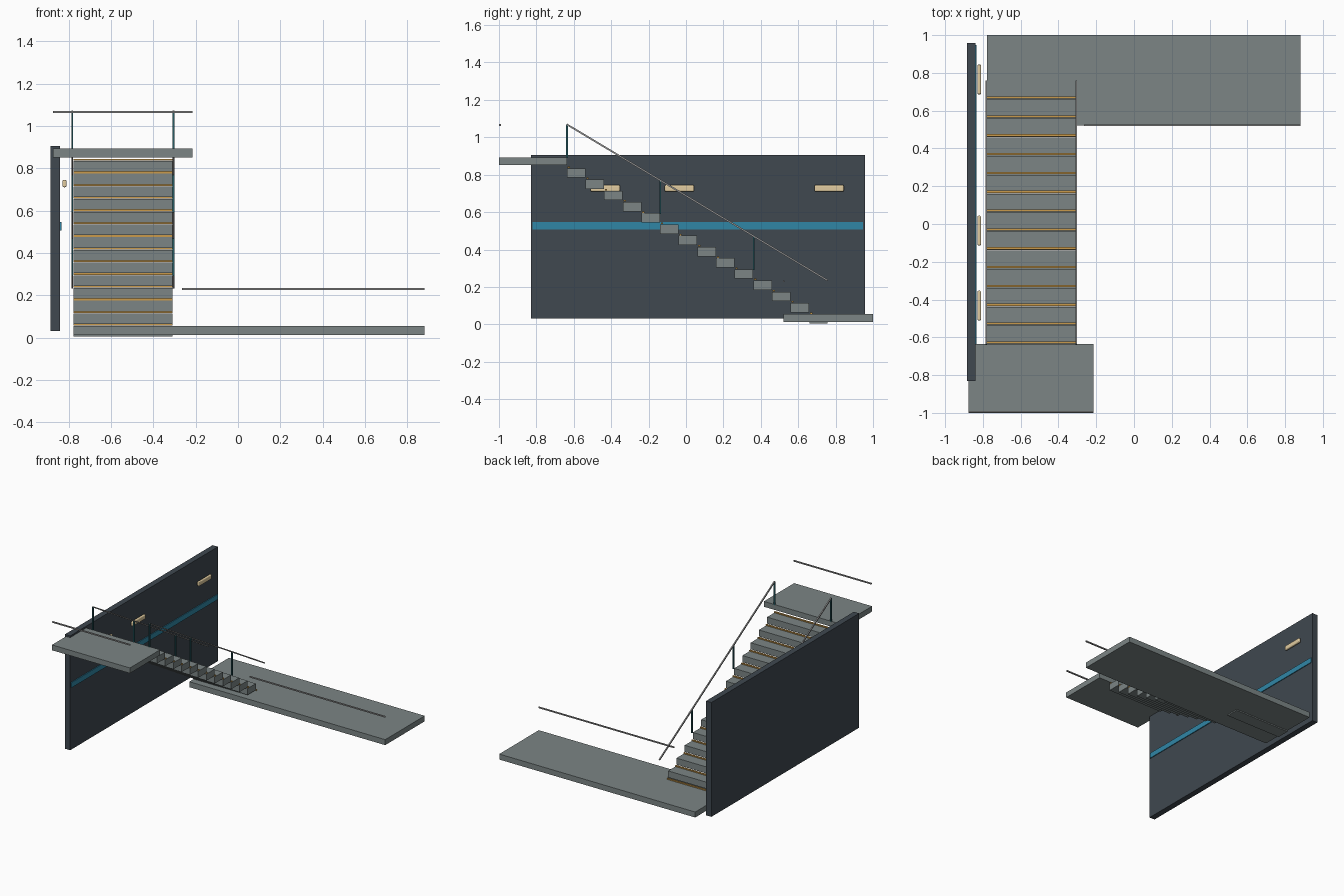
import bpy, bmesh
from mathutils import Vector

if "Cube" in bpy.data.objects:
    bpy.data.objects.remove(bpy.data.objects["Cube"])


def material(name, rgb):
    m = bpy.data.materials.new(name)
    m.diffuse_color = (*rgb, 1)
    m.use_nodes = True
    m.node_tree.nodes["Principled BSDF"].inputs["Base Color"].default_value = m.diffuse_color
    return m


STONE = material("stone_grey", (0.2, 0.235, 0.235))
WALL = material("dark_slate", (0.05, 0.065, 0.08))
BLUE = material("blue_stripe", (0.03, 0.24, 0.38))
CREAM = material("lamp_cream", (0.75, 0.6, 0.35))
GOLD = material("gold_light", (0.6, 0.33, 0.07))
TEAL = material("teal_metal", (0.02, 0.11, 0.13))
STEEL = material("rail_steel", (0.3, 0.3, 0.3))


def box(name, x, y, z, mat, bevel=0):
    """Box from (min, max) ranges, optionally with rounded edges."""
    bm = bmesh.new()
    bmesh.ops.create_cube(bm, size=1)
    for v in bm.verts:
        v.co = [r[0] + (c + 0.5) * (r[1] - r[0]) for c, r in zip(v.co, (x, y, z))]
    if bevel:
        bmesh.ops.bevel(bm, geom=bm.edges[:], offset=bevel, segments=3,
                        profile=0.5, affect='EDGES')
    me = bpy.data.meshes.new(name)
    bm.to_mesh(me)
    bm.free()
    me.materials.append(mat)
    ob = bpy.data.objects.new(name, me)
    bpy.context.collection.objects.link(ob)
    return ob


def bar(name, a, b, mat, w=0.009):
    """Thin square bar between two points."""
    a, b = Vector(a), Vector(b)
    d = b - a
    ob = box(name, (-w / 2, w / 2), (-w / 2, w / 2), (0, d.length), mat)
    ob.rotation_mode = 'QUATERNION'
    ob.rotation_quaternion = d.to_track_quat('Z', 'Y')
    ob.location = a
    return ob


# Side wall with stripe and lamps
box("side_wall", (-0.885, -0.84), (-0.83, 0.957), (0.03, 0.905), WALL)
box("wall_stripe", (-0.841, -0.834), (-0.82, 0.947), (0.506, 0.546), BLUE)
for i, y in enumerate((-0.432, -0.035, 0.765)):
    box(f"wall_lamp_{i}", (-0.829, -0.81), (y - 0.079, y + 0.079),
        (0.71, 0.745), CREAM, 0.007)

# Landings
box("lower_landing", (-0.778, 0.881), (0.522, 1.0), (0.013, 0.055), STONE)
box("upper_landing", (-0.875, -0.215), (-1.0, -0.635), (0.851, 0.892), STONE)

# Treads with a light strip at the back of each
PITCH, RISE, Y0, TOP = 0.0997, 0.06, -0.637, 0.834
for i in range(14):
    y, z = Y0 + i * PITCH, TOP - i * RISE
    box(f"tread_{i}", (-0.778, -0.31), (y, y + PITCH - 0.001),
        (max(0, z - 0.05), z), STONE)
    box(f"light_strip_{i}", (-0.778, -0.31), (y + 0.004, y + 0.016),
        (z + 0.002, z + 0.010), GOLD)

# Sloping handrails and posts on both sides
RA, RB = (-0.637, 1.069), (0.757, 0.235)
for side, x in (("left", -0.783), ("right", -0.305)):
    bar(f"handrail_{side}", (x, *RA), (x, *RB), STEEL)
    for i, y in enumerate((-0.636, -0.138, 0.362)):
        z = RA[1] + (y - RA[0]) * (RB[1] - RA[1]) / (RB[0] - RA[0])
        bar(f"post_{side}_{i}", (x, y, z - 0.18), (x, y, z), TEAL)

# Landing rails
bar("lower_landing_rail", (-0.265, 0.522, 0.23), (0.881, 0.522, 0.23), STEEL)
bar("upper_landing_rail", (-0.875, -0.9945, 1.066), (-0.215, -0.9945, 1.066), STEEL)
